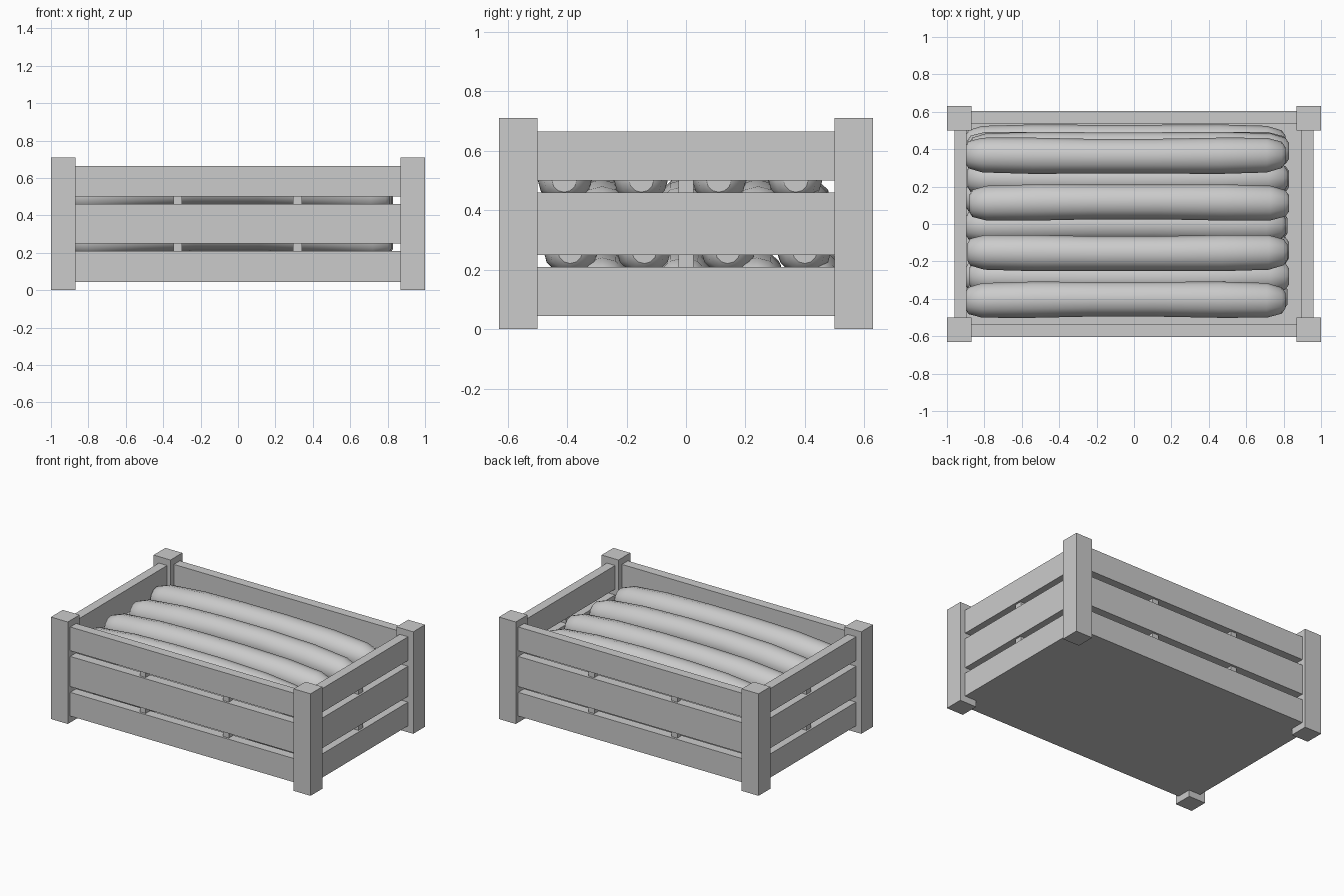
import bpy, bmesh, math

if "Cube" in bpy.data.objects:
    bpy.data.objects.remove(bpy.data.objects["Cube"])


def box(name, x0, x1, y0, y1, z0, z1):
    bm = bmesh.new()
    bmesh.ops.create_cube(bm, size=1)
    for v in bm.verts:
        v.co.x = x1 if v.co.x > 0 else x0
        v.co.y = y1 if v.co.y > 0 else y0
        v.co.z = z1 if v.co.z > 0 else z0
    me = bpy.data.meshes.new(name)
    bm.to_mesh(me)
    bm.free()
    ob = bpy.data.objects.new(name, me)
    bpy.context.collection.objects.link(ob)
    return ob


def span(s, a, b):
    return (a, b) if s > 0 else (-b, -a)


# corner posts
for sx in (-1, 1):
    for sy in (-1, 1):
        box("corner_post", *span(sx, 0.87, 1.0), *span(sy, 0.50, 0.63), 0, 0.71)

# slats on all four sides
for z0, z1 in ((0.045, 0.21), (0.25, 0.46), (0.50, 0.665)):
    for s in (-1, 1):
        box("long_slat", -0.89, 0.89, *span(s, 0.538, 0.603), z0, z1)
        box("short_slat", *span(s, 0.896, 0.96), -0.52, 0.52, z0, z1)

# small battens joining the slats across the gaps
for z0, z1 in ((0.20, 0.26), (0.45, 0.51)):
    for s in (-1, 1):
        for x in (-0.322, 0.318):
            box("long_side_batten", x - 0.023, x + 0.023, *span(s, 0.548, 0.588), z0, z1)
        box("short_side_batten", *span(s, 0.906, 0.946), -0.025, 0.025, z0, z1)

# floor
box("crate_floor", -0.95, 0.95, -0.595, 0.595, 0.045, 0.075)


# long loaves: rings along x with blunt tapered ends and a gentle arch
PROFILE = ((-0.86, 0.045), (-0.845, 0.07), (-0.77, 0.09), (-0.5, 0.094), (-0.2, 0.09),
           (0.15, 0.09), (0.5, 0.094), (0.75, 0.09), (0.83, 0.068), (0.85, 0.04))


def loaf(name, y, z, dx, bow):
    n = 12
    bm = bmesh.new()
    rings = []
    for x, r in PROFILE:
        arch = 1 - (x / 0.86) ** 2
        rings.append([bm.verts.new((x + dx,
                                    y + bow * arch + r * 1.03 * math.cos(2 * math.pi * k / n),
                                    z - 0.03 + 0.045 * arch + r * math.sin(2 * math.pi * k / n)))
                      for k in range(n)])
    for a, b in zip(rings, rings[1:]):
        for k in range(n):
            bm.faces.new((a[k], a[(k + 1) % n], b[(k + 1) % n], b[k]))
    bm.faces.new(rings[0])
    bm.faces.new(rings[-1])
    bmesh.ops.recalc_face_normals(bm, faces=bm.faces)
    for f in bm.faces:
        f.smooth = len(f.verts) == 4
    me = bpy.data.meshes.new(name)
    bm.to_mesh(me)
    bm.free()
    bpy.context.collection.objects.link(bpy.data.objects.new(name, me))


# stacked layers of loaves, staggered in y
LAYERS = ((0.17, (-0.28, -0.01, 0.24, 0.43)), (0.29, (-0.39, -0.14, 0.14, 0.40)),
          (0.41, (-0.28, -0.01, 0.245, 0.39)), (0.53, (-0.41, -0.15, 0.11, 0.37)))
for i, (z, ys) in enumerate(LAYERS):
    for j, y in enumerate(ys):
        loaf("loaf", y, z, -0.03 + 0.01 * ((i + j) % 3 - 1), 0.008 * (1 if (i + j) % 2 else -1))
